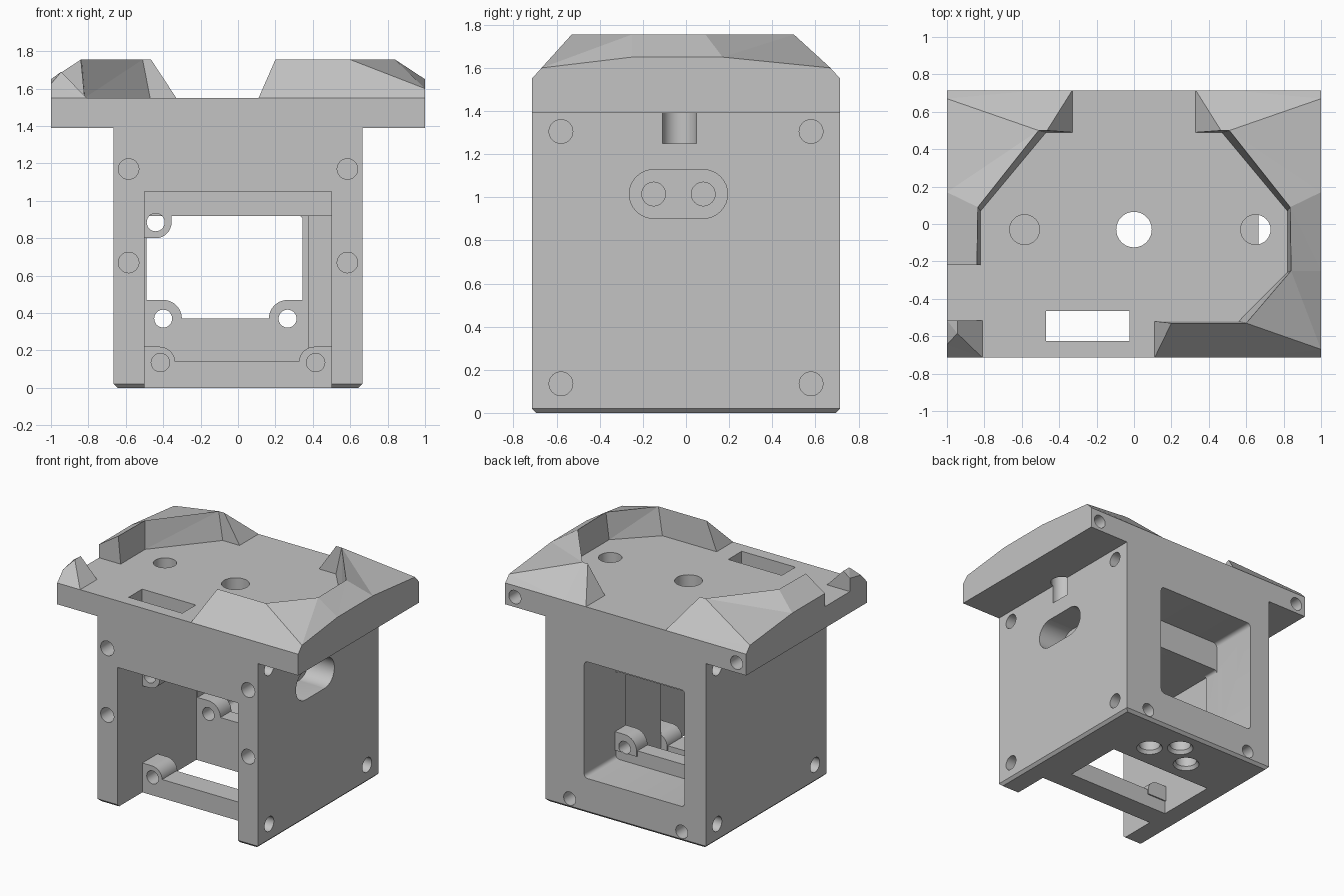
import bpy, bmesh, math
from mathutils import Matrix, Vector

cube = bpy.data.objects.get("Cube")
if cube:
    bpy.data.objects.remove(cube, do_unlink=True)

grey = bpy.data.materials.new("light grey plastic")
grey.use_nodes = True
COLOUR = (0.55, 0.55, 0.55, 1)
grey.diffuse_color = COLOUR
grey.node_tree.nodes["Principled BSDF"].inputs["Base Color"].default_value = COLOUR


def finish(bm, name):
    bmesh.ops.remove_doubles(bm, verts=bm.verts, dist=0.0005)
    bmesh.ops.recalc_face_normals(bm, faces=bm.faces)
    mesh = bpy.data.meshes.new(name)
    bm.to_mesh(mesh)
    bm.free()
    mesh.materials.append(grey)
    ob = bpy.data.objects.new(name, mesh)
    bpy.context.collection.objects.link(ob)
    return ob


def prism(name, outline, y0, y1):
    """Extrude an xz outline along y."""
    bm = bmesh.new()
    face = bm.faces.new([bm.verts.new((x, y0, z)) for x, z in outline])
    out = bmesh.ops.extrude_face_region(bm, geom=[face])
    verts = [v for v in out["geom"] if isinstance(v, bmesh.types.BMVert)]
    bmesh.ops.translate(bm, verts=verts, vec=(0, y1 - y0, 0))
    return finish(bm, name)


def box(x0, x1, y0, y1, z0, z1, round_y=0):
    bm = bmesh.new()
    mid = Vector((x0 + x1, y0 + y1, z0 + z1)) / 2
    size = Matrix.Diagonal((x1 - x0, y1 - y0, z1 - z0, 1))
    bmesh.ops.create_cube(bm, size=1, matrix=Matrix.Translation(mid) @ size)
    if round_y:
        edges = [e for e in bm.edges
                 if abs(e.verts[0].co.y - e.verts[1].co.y) > 0.01]
        bmesh.ops.bevel(bm, geom=edges, offset=round_y, segments=4,
                        profile=0.5, affect='EDGES')
    return finish(bm, "cutter")


def rod(start, end, r, r2=None):
    a, b = Vector(start), Vector(end)
    bm = bmesh.new()
    turn = (b - a).to_track_quat('Z', 'Y').to_matrix().to_4x4()
    bmesh.ops.create_cone(bm, cap_ends=True, segments=32, radius1=r,
                          radius2=r2 or r, depth=(b - a).length,
                          matrix=Matrix.Translation((a + b) / 2) @ turn)
    return finish(bm, "cutter")


def combine(tool, operation='DIFFERENCE'):
    tool.hide_render = True
    mod = body.modifiers.new("bool", 'BOOLEAN')
    mod.operation = operation
    mod.solver = 'EXACT'
    mod.object = tool
    bpy.context.view_layer.objects.active = body
    bpy.ops.object.modifier_apply(modifier=mod.name)
    bpy.data.objects.remove(tool, do_unlink=True)


def boss(cx, cz, r, wall_x, wall_z, y0, y1):
    """Screw boss: square against the walls, rounded at its free corner."""
    sx = 1 if cx > wall_x else -1
    sz = 1 if cz > wall_z else -1
    arc = [(cx + sx * r * math.sin(t * math.pi / 16),
            cz + sz * r * math.cos(t * math.pi / 16)) for t in range(9)]
    outline = [(wall_x, cz + sz * r)] + arc + [(cx + sx * r, wall_z), (wall_x, wall_z)]
    combine(prism("boss", outline, y0, y1), 'UNION')


# T-shaped body with chamfered foot
W, D, TOP = 0.665, 0.715, 1.55
half = [(W, 0), (W, 1.39), (1, 1.39), (1, TOP)]
body = prism("housing", half + [(-x, z) for x, z in reversed(half)], -D, D)
bm = bmesh.new()
bm.from_mesh(body.data)
foot = [e for e in bm.edges if all(v.co.z < 0.001 for v in e.verts)]
bmesh.ops.bevel(bm, geom=foot, offset=0.02, segments=1, affect='EDGES')
bm.to_mesh(body.data)
bm.free()

# Front pocket, inner cavity above and behind the cross bar, rear window
combine(box(-0.5, 0.5, -0.8, -0.42, -0.1, 1.05))
combine(box(-0.5, 0.5, -0.43, -0.24, 0.14, 0.92))
combine(box(-0.5, 0.375, -0.25, 0.22, -0.1, 0.92))
combine(box(-0.49, 0.345, 0.21, 0.36, 0.37, 0.92, 0.02))
combine(box(-0.49, 0.345, 0.34, 0.8, 0.265, 1.14, 0.03))

# Screw bosses
boss(-0.42, 0.135, 0.085, -0.51, 0.1, -0.42, -0.24)
boss(0.41, 0.135, 0.085, 0.51, 0.1, -0.42, -0.24)
boss(-0.44, 0.885, 0.085, -0.51, 0.94, -0.42, -0.3)
boss(-0.4, 0.37, 0.1, -0.51, 0.33, 0.22, 0.35)
boss(0.265, 0.37, 0.1, 0.36, 0.33, 0.22, 0.35)

# Screw holes in the front, bosses, sides and back
R = 0.055
for s in (-1, 1):
    for z in (0.67, 1.17):
        combine(rod((s * 0.585, -0.8, z), (s * 0.585, -0.5, z), R))
    for y in (-0.58, 0.58):
        for z in (0.135, 1.305):
            combine(rod((s * 0.8, y, z), (s * 0.52, y, z), R))
    combine(rod((s * 0.92, 0.8, 1.465), (s * 0.92, 0.5, 1.465), 0.05))
    combine(rod((s * 0.465, 0.8, 0.075), (s * 0.465, 0.5, 0.075), 0.05))
    combine(rod((s * 0.415, -0.5, 0.135), (s * 0.415, -0.3, 0.135), 0.049))
for x, z, y0, y1 in ((-0.44, 0.885, -0.5, -0.2), (-0.4, 0.37, 0.1, 0.5),
                     (0.265, 0.37, 0.1, 0.5)):
    combine(rod((x, y0, z), (x, y1, z), 0.048))

# Cable slot in one side, with two deeper holes
combine(rod((0.45, -0.15, 1.015), (0.8, -0.15, 1.015), 0.113))
combine(rod((0.45, 0.08, 1.015), (0.8, 0.08, 1.015), 0.113))
combine(box(0.45, 0.8, -0.15, 0.08, 0.902, 1.128))
for y in (-0.15, 0.08):
    combine(rod((0.2, y, 1.015), (0.5, y, 1.015), R))

# Openings in the top plate
combine(rod((0, -0.03, 0.8), (0, -0.03, 1.7), 0.095))
for x in (-0.585, 0.65):
    combine(rod((x, -0.03, 1.25), (x, -0.03, 1.7), 0.08))
combine(box(-0.47, -0.025, -0.625, -0.465, 1.0, 1.7))

# Countersunk holes in the underside
for x, y in ((0.19, 0.4), (0.02, 0.54), (-0.16, 0.39)):
    combine(rod((x, y, -0.1), (x, y, 0.14), 0.075))
    combine(rod((x, y, -0.01), (x, y, 0.025), 0.1, 0.075))


def ridge(name, sections, side):
    """Loft sections of (bottom inner, bottom outer, top outer, top inner)."""
    bm = bmesh.new()
    rings = []
    for bi, bo, to, ti in sections:
        pts = [(*bi, TOP), (*bo, TOP), to, ti]
        rings.append([bm.verts.new((side * x, y, z)) for x, y, z in pts])
    for a, b in zip(rings, rings[1:]):
        for i in range(4):
            j = (i + 1) % 4
            bm.faces.new((a[i], a[j], b[j], b[i]))
    bm.faces.new(rings[0])
    bm.faces.new(rings[-1])
    bmesh.ops.remove_doubles(bm, verts=bm.verts, dist=0.0005)
    bmesh.ops.triangulate(bm, faces=bm.faces)
    return finish(bm, name)


# Raised rim around the top plate
H = 1.755
front_end = ((0.11, -0.52), (0.11, -D), (0.2, -0.53, H), (0.2, -0.53, H))
front_mid = ((0.56, -0.52), (0.6, -D), (0.6, -0.53, H), (0.6, -0.53, H))
front_corner = ((0.56, -0.52), (1, -D), (1, -0.67, 1.6), (0.6, -0.53, H))
side_front = ((0.82, -0.26), (1, -0.25), (1, -0.25, 1.65), (0.84, -0.25, H))
side_cut = ((0.82, -0.22), (1, -0.22), (1, -0.22, 1.65), (0.84, -0.22, H))
side_back = ((0.82, 0.07), (1, 0.17), (1, 0.17, 1.65), (0.835, 0.09, H))
back_corner = ((0.47, 0.49), (1, D), (1, 0.67, 1.6), (0.51, 0.5, H))
back_mid = ((0.46, 0.49), (0.51, D), (0.51, 0.5, H), (0.51, 0.5, H))
back_end = ((0.33, 0.49), (0.33, D), (0.465, 0.5, H), (0.465, 0.5, H))
tail = [side_back, back_corner, back_mid, back_end]
ridge("long_rim", [front_end, front_mid, front_corner, side_front] + tail, 1)
ridge("short_rim", [side_cut] + tail, -1)
ridge("corner_rim", [
    ((0.81, -0.515), (0.81, -D), (0.945, -0.585, 1.69), (0.945, -0.515, 1.69)),
    ((1, -0.515), (1, -D), (1, -0.645, 1.625), (1, -0.515, 1.65))], -1)

# Smooth only the round holes and bosses
bpy.ops.object.select_all(action='DESELECT')
body.select_set(True)
bpy.context.view_layer.objects.active = body
bpy.ops.object.shade_smooth_by_angle(angle=math.radians(25))
